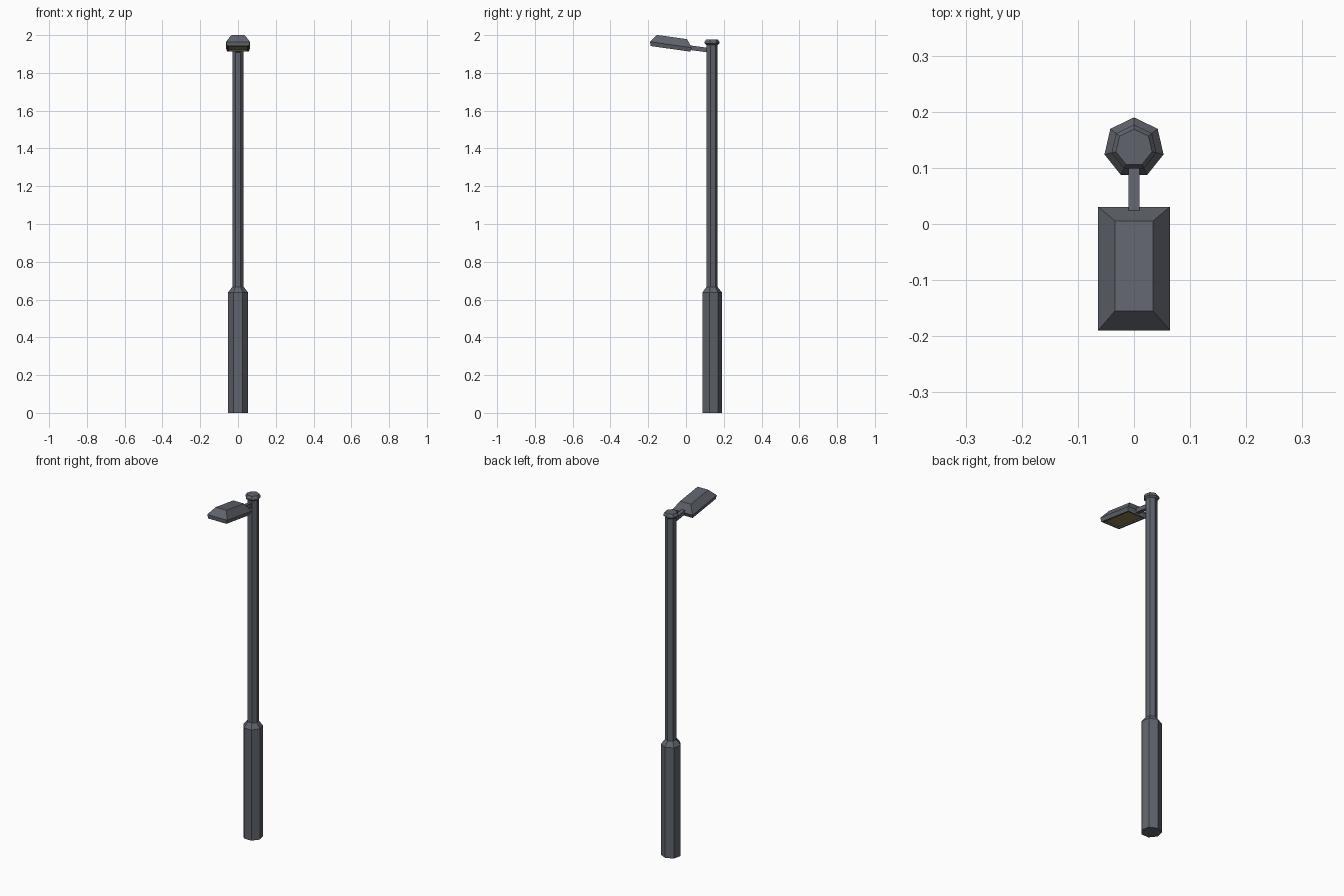
import bpy, bmesh
from math import sin, cos, pi, radians
from mathutils import Matrix

if "Cube" in bpy.data.objects:
    bpy.data.objects.remove(bpy.data.objects["Cube"])


def material(name, color):
    m = bpy.data.materials.new(name)
    m.diffuse_color = color
    m.use_nodes = True
    m.node_tree.nodes["Principled BSDF"].inputs["Base Color"].default_value = m.diffuse_color
    return m


metal = material("dark_metal", (0.115, 0.125, 0.15, 1))
amber = material("amber_lens", (0.33, 0.23, 0.08, 1))


def loft(bm, rings):
    """Skin a stack of equal-length rings and cap both ends; returns bottom cap."""
    vs = [[bm.verts.new(p) for p in r] for r in rings]
    n = len(rings[0])
    for a, b in zip(vs, vs[1:]):
        for i in range(n):
            j = (i + 1) % n
            bm.faces.new((a[i], a[j], b[j], b[i]))
    bm.faces.new(vs[-1])
    return bm.faces.new(vs[0][::-1])


def finish(bm, name, mats):
    bm.normal_update()
    me = bpy.data.meshes.new(name)
    bm.to_mesh(me)
    bm.free()
    ob = bpy.data.objects.new(name, me)
    for m in mats:
        me.materials.append(m)
    bpy.context.collection.objects.link(ob)
    return ob


def heptagon_part(name, profile, y=0.136):
    rings = [[(r * cos(pi / 2 + i * 2 * pi / 7), y + r * sin(pi / 2 + i * 2 * pi / 7), z)
              for i in range(7)] for r, z in profile]
    bm = bmesh.new()
    loft(bm, rings)
    return finish(bm, name, [metal])


def rect(hx, y0, y1, z):
    return [(-hx, y0, z), (hx, y0, z), (hx, y1, z), (-hx, y1, z)]


# Seven-sided post: thick base, sloped collar, slim pole, flared cap
heptagon_part("post", [(0.054, 0), (0.054, 0.638), (0.031, 0.667), (0.031, 1.948),
                       (0.041, 1.956), (0.041, 1.965), (0.033, 1.976)])

# Lamp head: bevelled box with a recessed lens underneath, tilted upward
bm = bmesh.new()
bottom = loft(bm, [rect(0.058, -0.109, 0.104, -0.003),
                   rect(0.064, -0.1135, 0.109, 0.019),
                   rect(0.034, -0.084, 0.078, 0.06)])
bm.normal_update()
bmesh.ops.inset_region(bm, faces=[bottom], thickness=0.012)
bmesh.ops.inset_region(bm, faces=[bottom], thickness=0.003, depth=-0.006)
bottom.material_index = 1
head = finish(bm, "lamp_head", [metal, amber])
tilt = Matrix.Rotation(radians(-8), 4, 'X')
head.matrix_world = Matrix.Translation((0, -0.08, 1.93)) @ tilt

# Square arm joining head and pole
bm = bmesh.new()
bmesh.ops.create_cube(bm, size=1, matrix=Matrix.Diagonal((0.02, 0.1, 0.024, 1)))
arm = finish(bm, "arm", [metal])
arm.matrix_world = Matrix.Translation((0, 0.068, 1.927)) @ tilt
